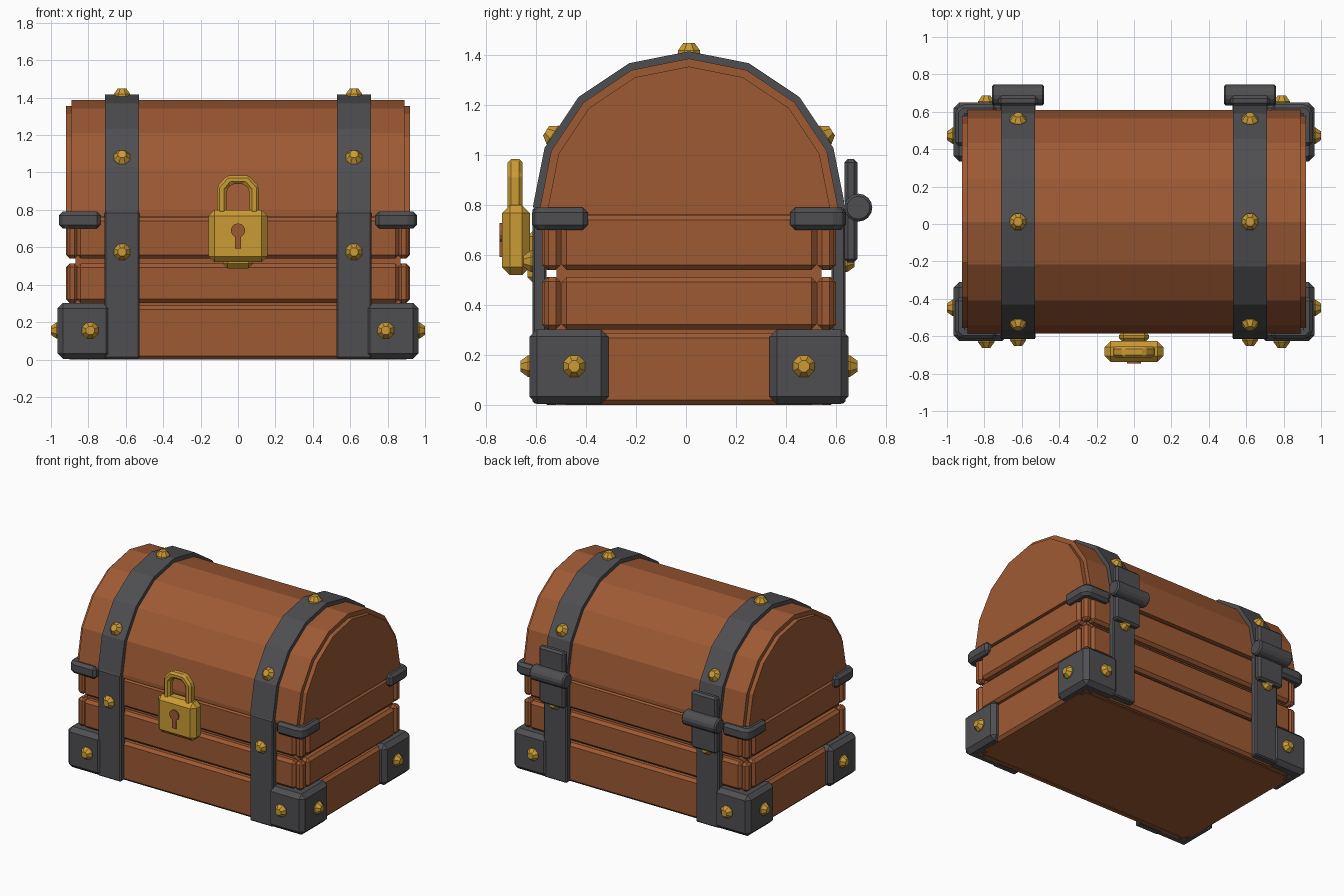
import bpy, bmesh, math
from mathutils import Vector

if "Cube" in bpy.data.objects:
    bpy.data.objects.remove(bpy.data.objects["Cube"])

CY, BASE = 0.012, 0.79      # chest centre in y, height of the lid's arch centre


def material(name, rgb):
    m = bpy.data.materials.new(name)
    m.diffuse_color = (*rgb, 1)
    m.use_nodes = True
    m.node_tree.nodes["Principled BSDF"].inputs["Base Color"].default_value = m.diffuse_color
    return m


WOOD = material("brown wood", (0.34, 0.102, 0.034))
IRON = material("dark iron", (0.078, 0.078, 0.085))
GOLD = material("gold", (0.60, 0.33, 0.035))


def finish(bm, name, mat, bevel=0, segments=1):
    bmesh.ops.recalc_face_normals(bm, faces=bm.faces)
    mesh = bpy.data.meshes.new(name)
    bm.to_mesh(mesh)
    bm.free()
    mesh.materials.append(mat)
    ob = bpy.data.objects.new(name, mesh)
    bpy.context.collection.objects.link(ob)
    if bevel:
        b = ob.modifiers.new("bevel", 'BEVEL')
        b.width, b.segments, b.limit_method = bevel, segments, 'ANGLE'
    return ob


def box(name, mat, x, y, z, bevel=0, segments=1):
    """Box from three (low, high) ranges."""
    bm = bmesh.new()
    bmesh.ops.create_cube(bm, size=1)
    for v in bm.verts:
        v.co = [(r[0] + r[1]) / 2 + c * (r[1] - r[0]) for c, r in zip(v.co, (x, y, z))]
    return finish(bm, name, mat, bevel, segments)


def prism(name, mat, outline, axis, low, high, bevel=0):
    """Extrude a 2D outline along an axis (the other two axes keep their order)."""
    bm = bmesh.new()

    def place(p, t):
        c = list(p)
        c.insert(axis, t)
        return bm.verts.new(c)
    a = [place(p, low) for p in outline]
    b = [place(p, high) for p in outline]
    n = len(outline)
    bm.faces.new(a)
    bm.faces.new(b[::-1])
    for i in range(n):
        bm.faces.new((a[i], a[(i + 1) % n], b[(i + 1) % n], b[i]))
    return finish(bm, name, mat, bevel)


def span(s, low, high, centre=0):
    """Range low..high from the centre, mirrored by the sign s."""
    return tuple(sorted((centre + s * low, centre + s * high)))


def stud(pos, direction, name="stud"):
    """Eight-sided tapered rivet."""
    bm = bmesh.new()
    rings = []
    for r, h in ((0.047, -0.015), (0.047, 0.008), (0.024, 0.038)):
        rings.append([bm.verts.new((r * math.cos((i + .5) * math.pi / 4),
                                    r * math.sin((i + .5) * math.pi / 4), h)) for i in range(8)])
    for a, b in zip(rings, rings[1:]):
        for i in range(8):
            bm.faces.new((a[i], a[(i + 1) % 8], b[(i + 1) % 8], b[i]))
    bm.faces.new(rings[0][::-1])
    bm.faces.new(rings[-1])
    ob = finish(bm, name, GOLD)
    ob.location = pos
    ob.rotation_mode = 'QUATERNION'
    ob.rotation_quaternion = Vector(direction).to_track_quat('Z', 'Y')


def arch(r):
    """Half circle in eight flat steps."""
    return [(CY + r * math.cos(i * math.pi / 8), BASE + r * math.sin(i * math.pi / 8))
            for i in range(9)]


# Body core and planks
box("body_core", WOOD, (-.87, .87), (CY - .53, CY + .53), (0, .77))
for low, high in ((0, .288), (.303, .512), (.54, .76)):
    for s in (-1, 1):
        box("long_plank", WOOD, (-.862, .862), span(s, .52, .588, CY), (low, high), .02)
        box("side_plank", WOOD, span(s, .85, .92), (CY - .51, CY + .51), (low, high), .02)
        for t in (-1, 1):
            box("corner_post", WOOD, span(t, .855, .915), span(s, .515, .58, CY), (low, high), .018)

# Lid with raised end panels
def lid_shape(r):
    return [(CY + r, .762)] + arch(r) + [(CY - r, .762)]


prism("lid", WOOD, lid_shape(.597), 0, -.89, .89)
prism("lid_end_panels", WOOD, lid_shape(.565), 0, -.92, .92)

for sx in (-1, 1):
    cx = .62 * sx
    # Iron straps over the lid
    prism("lid_strap", IRON, arch(.626) + arch(.58)[::-1], 0, cx - .092, cx + .092)
    stud((cx, CY, BASE + .622), (0, 0, 1), "lid_top_stud")
    for sy in (-1, 1):
        # Straps on the body walls
        box("body_strap", IRON, (cx - .094, cx + .094), span(sy, .57, .627, CY), (.006, .79), .008)
        stud((cx, CY + sy * .625, .575), (0, sy, 0), "strap_stud")
        a = math.radians(28)
        stud((cx, CY + sy * .612 * math.cos(a), BASE + .612 * math.sin(a)),
             (0, sy * math.cos(math.radians(33)), math.sin(math.radians(33))), "lid_stud")
        # Lower corner guards
        box("corner_guard", IRON, span(sx, .675, .965), span(sy, .322, .638, CY), (.003, .303), .03)
        stud((sx * .79, CY + sy * .636, .155), (0, sy, 0), "guard_stud")
        stud((sx * .963, CY + sy * .46, .155), (sx, 0, 0), "guard_stud")
        # L-shaped clips at the lid corners
        ell = [(.735, .628), (.925, .628), (.957, .596), (.957, .405),
               (.885, .405), (.885, .56), (.735, .56)]
        prism("lid_corner_clip", IRON, [(sx * x, CY + sy * y) for x, y in ell], 2, .70, .79, .02)
    # Hinges on the back
    box("hinge_plate", IRON, (cx - .105, cx + .105), (.634, .686), (.80, .985), .014)
    box("hinge_plate", IRON, (cx - .105, cx + .105), (.634, .686), (.57, .78), .014)
    barrel = [(.69 + .056 * math.cos(i * math.pi / 8), BASE + .056 * math.sin(i * math.pi / 8))
              for i in range(16)]
    prism("hinge_barrel", IRON, barrel, 0, cx - .14, cx + .14, .01)

# Padlock: hasp, body, shackle and keyhole
box("hasp", GOLD, (-.08, .08), (-.635, -.57), (.487, .70), .025)
box("padlock_body", GOLD, (-.157, .157), (-.737, -.625), (.52, .80), .032)
outer = [(.112, .77), (.112, .925), (.058, .985)]
inner = [(.062, .77), (.062, .905), (.035, .938)]
hoop = outer + [(-x, z) for x, z in outer[::-1]] + [(-x, z) for x, z in inner] + inner[::-1]
prism("shackle", GOLD, hoop, 1, -.714, -.654, .014)

r, slot = .038, .015
start = math.asin(slot / r)
hole = [(r * math.sin(start + (2 * math.pi - 2 * start) * i / 12),
         .69 - r * math.cos(start + (2 * math.pi - 2 * start) * i / 12)) for i in range(13)]
prism("keyhole", WOOD, hole + [(-slot, .593), (slot, .593)], 1, -.746, -.737)
